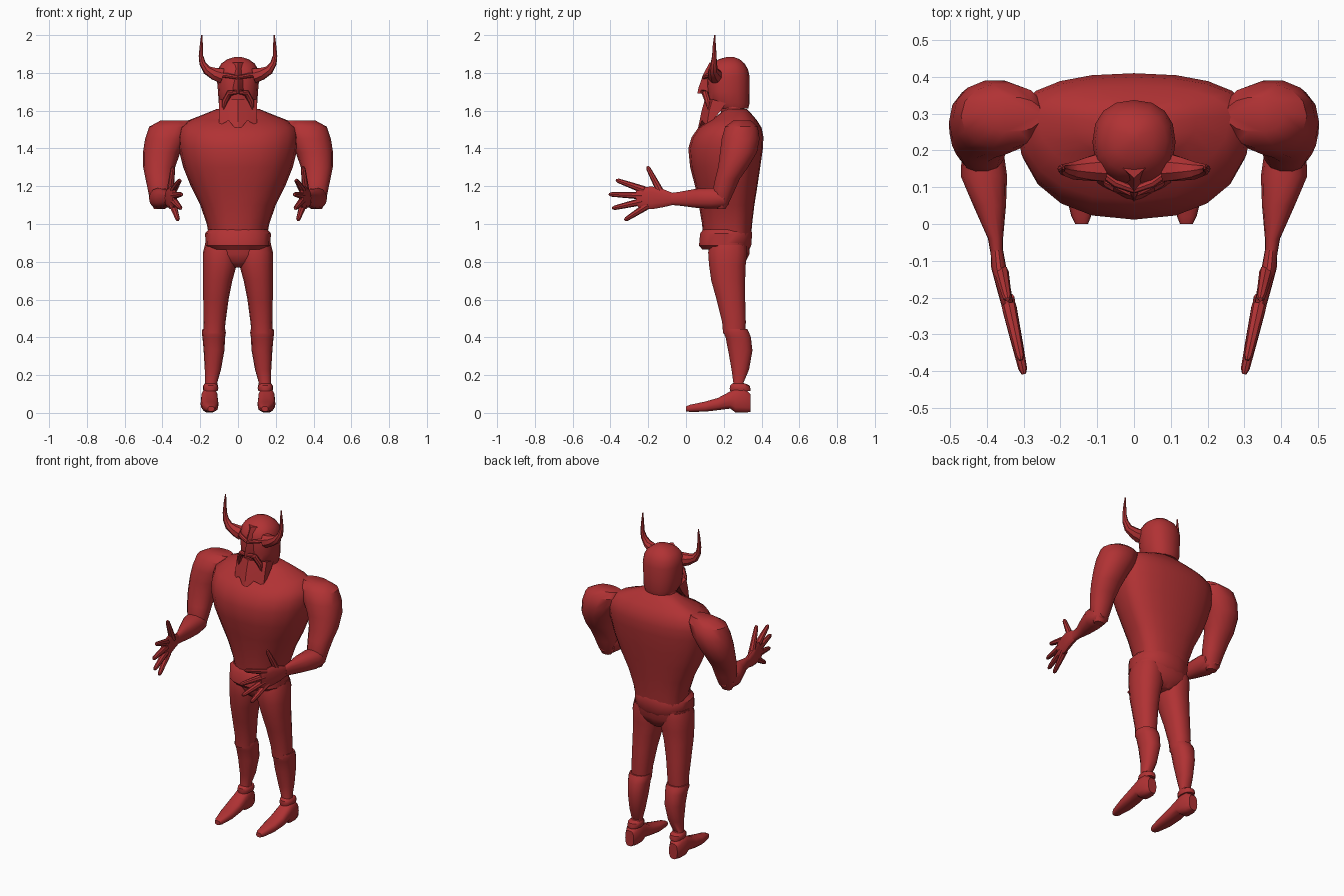
import bpy, bmesh, math
from mathutils import Vector

red = bpy.data.materials.new("red")
red.diffuse_color = (0.44, 0.032, 0.034, 1)


def solid(name, rings, mirror=False, angle=40):
    """Skin a list of equal vertex rings, cap both ends, optionally mirror across x = 0."""
    bm = bmesh.new()
    vs = [[bm.verts.new(p) for p in r] for r in rings]
    n = len(vs[0])
    for a, b in zip(vs, vs[1:]):
        for i in range(n):
            j = (i + 1) % n
            bm.faces.new((a[i], a[j], b[j], b[i]))
    bm.faces.new(vs[0])
    bm.faces.new(vs[-1])
    bmesh.ops.recalc_face_normals(bm, faces=bm.faces)
    me = bpy.data.meshes.new(name)
    bm.to_mesh(me)
    bm.free()
    me.materials.append(red)
    ob = bpy.data.objects.new(name, me)
    bpy.context.collection.objects.link(ob)
    bpy.ops.object.select_all(action='DESELECT')
    ob.select_set(True)
    bpy.context.view_layer.objects.active = ob
    bpy.ops.object.shade_smooth_by_angle(angle=math.radians(angle))
    if mirror:
        ob.modifiers.new("mirror", 'MIRROR').use_mirror_merge = False
    return ob


def loft(name, axis, rows, n=14, p=2.3, wide=0.5, mirror=False):
    """Rounded sections along z or y; row = (position, x0, x1, b0, b1).
    wide = where between b0 and b1 the section is widest."""
    rings = []
    for t, x0, x1, b0, b1 in rows:
        ring, bc = [], b0 + wide * (b1 - b0)
        for i in range(n):
            a = 2 * math.pi * i / n
            c, s = math.cos(a), math.sin(a)
            x = (x0 + x1) / 2 + (x1 - x0) / 2 * math.copysign(abs(c) ** (2 / p), c)
            b = bc + ((b1 - bc) if s > 0 else (bc - b0)) * math.copysign(abs(s) ** (2 / p), s)
            ring.append((x, b, t) if axis == 'z' else (x, t, b))
        rings.append(ring)
    return solid(name, rings, mirror)


def tube(name, pts, n=8, mirror=True):
    """Tapered tube; point = (x, y, z, radius)."""
    P = [Vector(q[:3]) for q in pts]
    rings = []
    for i, q in enumerate(pts):
        t = (P[min(i + 1, len(P) - 1)] - P[max(i - 1, 0)]).normalized()
        ref = Vector((0, 0, 1)) if abs(t.z) < 0.2 else Vector((0, 1, 0))
        if len({round(w[1], 1) for w in pts}) > 1:
            ref = Vector((1, 0, 0))
        u = t.cross(ref).normalized()
        v = t.cross(u)
        rings.append([P[i] + q[3] * (u * math.cos(2 * math.pi * k / n) + v * math.sin(2 * math.pi * k / n))
                      for k in range(n)])
    return solid(name, rings, mirror)


def sym(rows):
    return [(z, -h, h, y0, y1) for z, h, y0, y1 in rows]


# torso: narrow waist, barrel chest, flat broad back
loft("torso", 'z', sym([
    (0.94, .155, .09, .345), (1.0, .165, .085, .35), (1.1, .20, .068, .362), (1.2, .25, .048, .378),
    (1.3, .29, .022, .393), (1.4, .315, .012, .407), (1.46, .32, .03, .41), (1.51, .31, .065, .40),
    (1.55, .26, .13, .375), (1.585, .17, .18, .345), (1.61, .11, .20, .32)]), n=20, wide=.66)
loft("neck", 'z', sym([(1.56, .10, .19, .32), (1.67, .085, .17, .30)]))

# belt and hips
loft("belt", 'z', sym([(.865, .15, .085, .335), (.885, .172, .067, .347), (.95, .174, .073, .352),
                       (.972, .155, .09, .345)]), n=18)
loft("hips", 'z', sym([(.77, .04, .17, .29), (.80, .13, .135, .315), (.84, .175, .12, .335),
                       (.90, .175, .115, .34)]), n=16)

# legs, boots and feet
loft("leg", 'z', [(.42, .072, .182, .195, .315), (.48, .066, .182, .19, .318), (.6, .05, .184, .16, .315),
                  (.7, .03, .185, .132, .315), (.78, .008, .186, .12, .318), (.85, .004, .185, .115, .325),
                  (.89, .01, .175, .125, .32)], mirror=True)
loft("boot", 'z', [(.12, .108, .178, .24, .335), (.16, .11, .175, .25, .305), (.23, .09, .176, .24, .335),
                   (.33, .072, .182, .222, .353), (.40, .068, .188, .208, .345), (.425, .064, .192, .198, .335),
                   (.445, .068, .188, .198, .325)], mirror=True)
loft("ankle_band", 'z', [(.115, .108, .182, .232, .342), (.13, .104, .186, .23, .342), (.145, .106, .184, .232, .338),
                         (.155, .114, .176, .245, .315)], mirror=True)
loft("foot", 'y', [(0, .125, .16, .008, .034), (.02, .117, .17, .005, .043), (.1, .105, .19, .006, .06),
                   (.17, .103, .198, .014, .08), (.235, .106, .196, .022, .115), (.26, .106, .196, .002, .13),
                   (.31, .108, .194, 0, .13), (.342, .122, .18, .004, .10)], p=2.8, mirror=True)

# arms: swelling shoulder and upper arm, forearm reaching forward, flat palm
loft("upper_arm", 'z', [(1.08, .385, .445, .165, .21), (1.12, .36, .465, .143, .232), (1.18, .35, .477, .14, .26),
                        (1.24, .343, .49, .153, .287), (1.30, .333, .502, .168, .33), (1.38, .305, .503, .178, .378),
                        (1.45, .265, .492, .186, .392), (1.515, .24, .47, .205, .382), (1.548, .25, .41, .25, .345)],
     p=2.15, mirror=True)
loft("forearm", 'y', [(.228, .395, .44, 1.105, 1.16), (.20, .355, .468, 1.083, 1.19), (.13, .345, .471, 1.08, 1.192),
                      (.05, .348, .437, 1.085, 1.187), (-.04, .356, .397, 1.097, 1.17),
                      (-.08, .356, .39, 1.10, 1.165)], mirror=True)
loft("palm", 'y', [(-.07, .356, .39, 1.10, 1.165), (-.12, .347, .388, 1.088, 1.185), (-.18, .334, .372, 1.077, 1.20),
                   (-.24, .324, .355, 1.078, 1.195), (-.265, .325, .348, 1.10, 1.18)], mirror=True)

# fingers: (base y, base z, tip y, tip z)
for nm, y0, z0, y1, z1 in [("thumb", -.13, 1.16, -.205, 1.305), ("first_finger", -.22, 1.18, -.37, 1.233),
                           ("second_finger", -.23, 1.15, -.408, 1.157), ("third_finger", -.23, 1.12, -.39, 1.083),
                           ("little_finger", -.2, 1.10, -.325, 1.02)]:
    def at(f, r):
        y = y0 + f * (y1 - y0)
        return (.367 + .22 * (y + .1), y, z0 + f * (z1 - z0), r)
    tube(nm, [at(0, .02), at(.5, .016), at(.92, .012), at(1, .006)])

# helmet with horns
loft("helmet", 'z', sym([(1.612, .088, .155, .33), (1.64, .102, .118, .337), (1.70, .106, .112, .337),
                         (1.78, .113, .108, .337), (1.82, .106, .118, .328), (1.85, .088, .14, .31),
                         (1.873, .055, .175, .283), (1.885, .015, .22, .25)]), n=16)
tube("horn", [(.085, .155, 1.785, .042), (.125, .15, 1.795, .034), (.165, .145, 1.815, .024),
              (.188, .147, 1.85, .017), (.196, .15, 1.89, .012), (.194, .15, 1.95, .008), (.192, .152, 2.0, .003)])

# face: sloping nose guard, brows, moustache, cheek line
solid("nose_guard", [[(-h, .16, z), (0, t, z), (h, .16, z)] for z, h, t in
                     [(1.69, .05, .06), (1.72, .052, .066), (1.79, .055, .09), (1.855, .04, .125)]], angle=25)
tube("brow", [(.0, .093, 1.775, .010), (.05, .112, 1.785, .013), (.095, .145, 1.79, .012)])
tube("moustache", [(.005, .088, 1.70, .012), (.045, .10, 1.692, .017), (.07, .115, 1.65, .016), (.078, .12, 1.605, .005)])

# beard with three points
xs = (-.1, -.05, 0, .05, .1)
tip = {0: 1.49, .05: 1.548, .1: 1.52}
top = [(x, .10 + .4 * abs(x), 1.66) for x in xs] + [(x, .21, 1.64) for x in xs[::-1]]
mid = [(x, .083 + .4 * abs(x), 1.60) for x in xs] + [(x, .185, 1.60) for x in xs[::-1]]
low = [(x, .06 + .5 * abs(x), tip[abs(x)]) for x in xs] + \
      [(x, .072 + .5 * abs(x), tip[abs(x)] + .008) for x in xs[::-1]]
solid("beard", [top, mid, low], angle=30)
